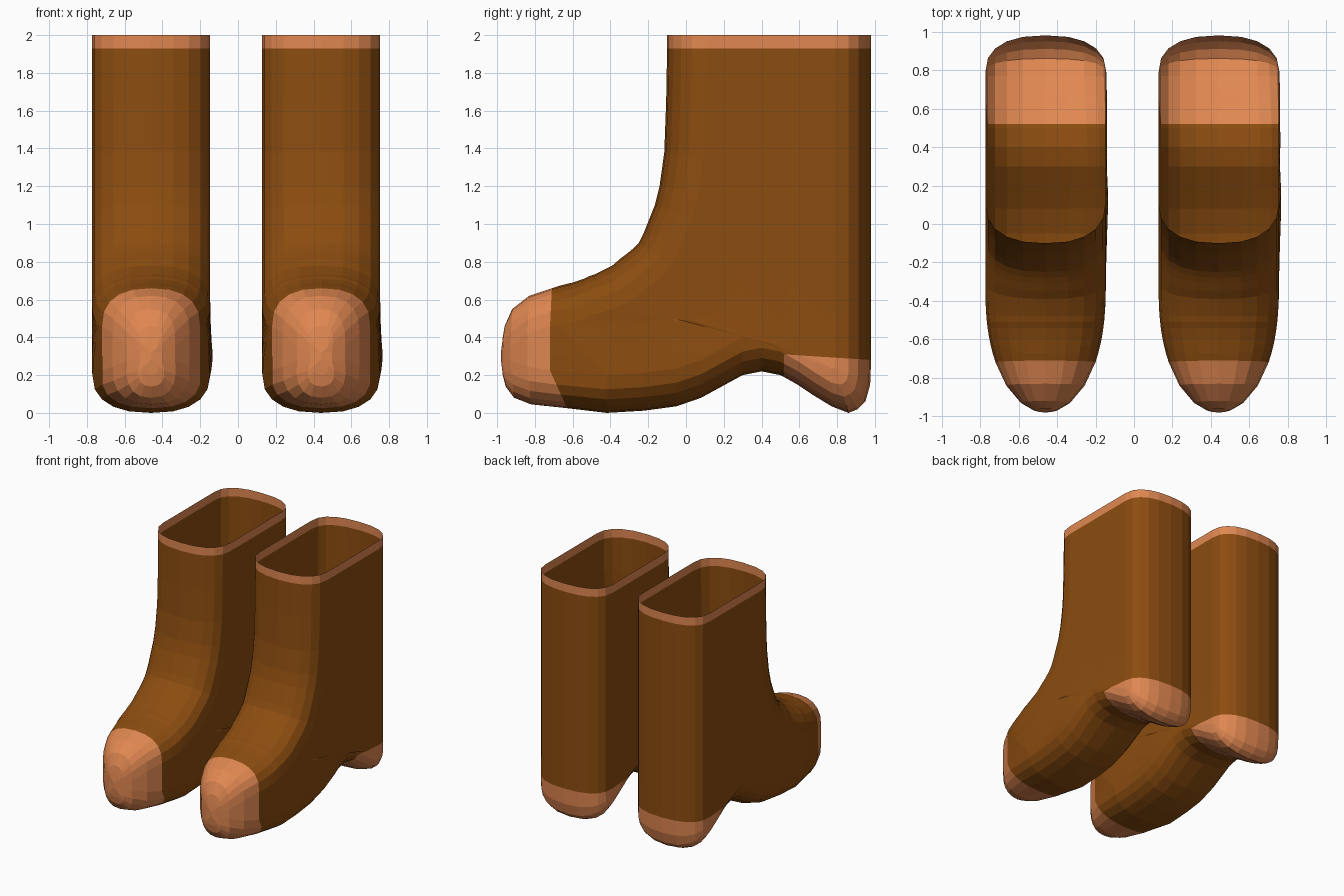
import bpy, bmesh
from math import sin, cos, pi, exp
from mathutils import Vector

cube = bpy.data.objects.get("Cube")
if cube:
    bpy.data.objects.remove(cube)


def material(name, rgb):
    mat = bpy.data.materials.new(name)
    mat.use_nodes = True
    color = (*rgb, 1)
    mat.diffuse_color = color
    bsdf = mat.node_tree.nodes["Principled BSDF"]
    bsdf.inputs["Base Color"].default_value = color
    bsdf.inputs["Roughness"].default_value = 0.8
    return mat


leather = material("brown leather", (0.26, 0.073, 0.005))
trim = material("tan trim", (0.75, 0.245, 0.083))

# Stations along the boot: front (y, z) and back or sole (y, z)
SHAFT = [(-.1, 2, .98, 2), (-.1, 1.93, .98, 1.93), (-.105, 1.65, .98, 1.6),
         (-.115, 1.38, .98, 1.2), (-.14, 1.2, .98, .8), (-.165, 1.1, .98, .5),
         (-.205, 1, .98, .28)]
HEEL = [(-.225, .95, .975, .15), (-.25, .9, .95, .06), (-.28, .87, .91, .02),
        (-.31, .845, .86, 0), (-.35, .815, .77, .035), (-.39, .78, .68, .09),
        (-.42, .765, .59, .15), (-.45, .75, .5, .2)]
SOLE = [(-.48, .735, .4, .22), (-.51, .725, .3, .2), (-.54, .71, .19, .14),
        (-.57, .7, .08, .08), (-.6, .69, -.05, .035), (-.63, .683, -.22, .012),
        (-.67, .673, -.42, 0)]
TOE = [(-.71, .66, -.63, .025), (-.83, .62, -.82, .045), (-.92, .55, -.91, .08),
       (-.96, .46, -.955, .14), (-.97, .4, -.97, .2)]
STATIONS = SHAFT + HEEL + SOLE + TOE
TOE_START = len(STATIONS) - len(TOE)
STEPS = 5


def half_width(y):
    t = min(max((-.35 - y) / .63, 0), 1)
    return .312 * (1 - t ** 2.2) ** .5


def inner_points(f, b):
    """Where the rounded front and back ends meet the flat side wall."""
    if b.x < -.6:                                   # toe slices
        depth = min(.2, .42 * (f.y - b.y))
        y = min(f.x, b.x) - .01
        return Vector((y, f.y - depth)), Vector((y, b.y + depth))
    a = min((-.1 - f.x) / .4, 1) * pi / 2
    p = f + .21 * Vector((cos(a), -sin(a)))
    if b.x > .79:                                   # back and heel
        return p, Vector((.79, max(b.y, .24)))
    return p, b + Vector((0, .2))


def ring(station):
    f, b = Vector(station[:2]), Vector(station[2:])
    p, q = inner_points(f, b)
    power = 2 / 2.4
    arc = []
    for i in range(STEPS + 1):
        a = pi / 2 * i / STEPS
        arc.append((1 - max(cos(a), 0) ** power, sin(a) ** power))
    half = [(f.lerp(p, s), v) for s, v in arc]
    half += [(p.lerp(q, k / 3), 1) for k in (1, 2)]
    half += [(b.lerp(q, s), v) for s, v in reversed(arc)]
    pts = [(v * half_width(c.x), c.x, c.y) for c, v in half]
    return pts + [(-x, y, z) for x, y, z in reversed(pts[1:-1])]


def bulge(co):
    """Slight swelling of the outer wall above the arch."""
    if co.x > .1:
        co.x += .018 * exp(-((co.y - .3) / .4) ** 2 - ((co.z - .25) / .15) ** 2)


def boot_mesh():
    bm = bmesh.new()
    rings = [[bm.verts.new(c) for c in ring(s)] for s in STATIONS]
    n = len(rings[0])
    # Skin between stations, coloured for the top band and toe cap
    for i in range(len(rings) - 1):
        r0, r1 = rings[i], rings[i + 1]
        for j in range(n):
            k = (j + 1) % n
            face = bm.faces.new((r0[j], r0[k], r1[k], r1[j]))
            face.material_index = int(i == 0 or i >= TOE_START)
    bm.faces.new(rings[-1]).material_index = 1
    for v in bm.verts:
        bulge(v.co)
    bmesh.ops.remove_doubles(bm, verts=bm.verts, dist=.0005)
    # Heel cap, cut cleanly out of the skin
    edge, slope = Vector((0, .52, .31)), Vector((0, .065, 1))
    for normal in (Vector((0, 1, 0)), slope):
        low = [f for f in bm.faces if f.calc_center_median().y > -.3
               and min(v.co.z for v in f.verts) < .6]
        geom = set(low)
        for f in low:
            geom.update(f.edges)
            geom.update(f.verts)
        bmesh.ops.bisect_plane(bm, geom=list(geom), dist=.0005,
                               plane_co=edge, plane_no=normal)
    for f in bm.faces:
        c = f.calc_center_median()
        if c.y > edge.y and (c - edge).dot(slope) < 0:
            f.material_index = 1
    bmesh.ops.recalc_face_normals(bm, faces=bm.faces)
    mesh = bpy.data.meshes.new("boot")
    bm.to_mesh(mesh)
    bm.free()
    mesh.materials.append(leather)
    mesh.materials.append(trim)
    return mesh


# The pair of boots
mesh = boot_mesh()
for name, x in (("right_boot", -.46), ("left_boot", .44)):
    boot = bpy.data.objects.new(name, mesh)
    boot.location.x = x
    bpy.context.collection.objects.link(boot)
